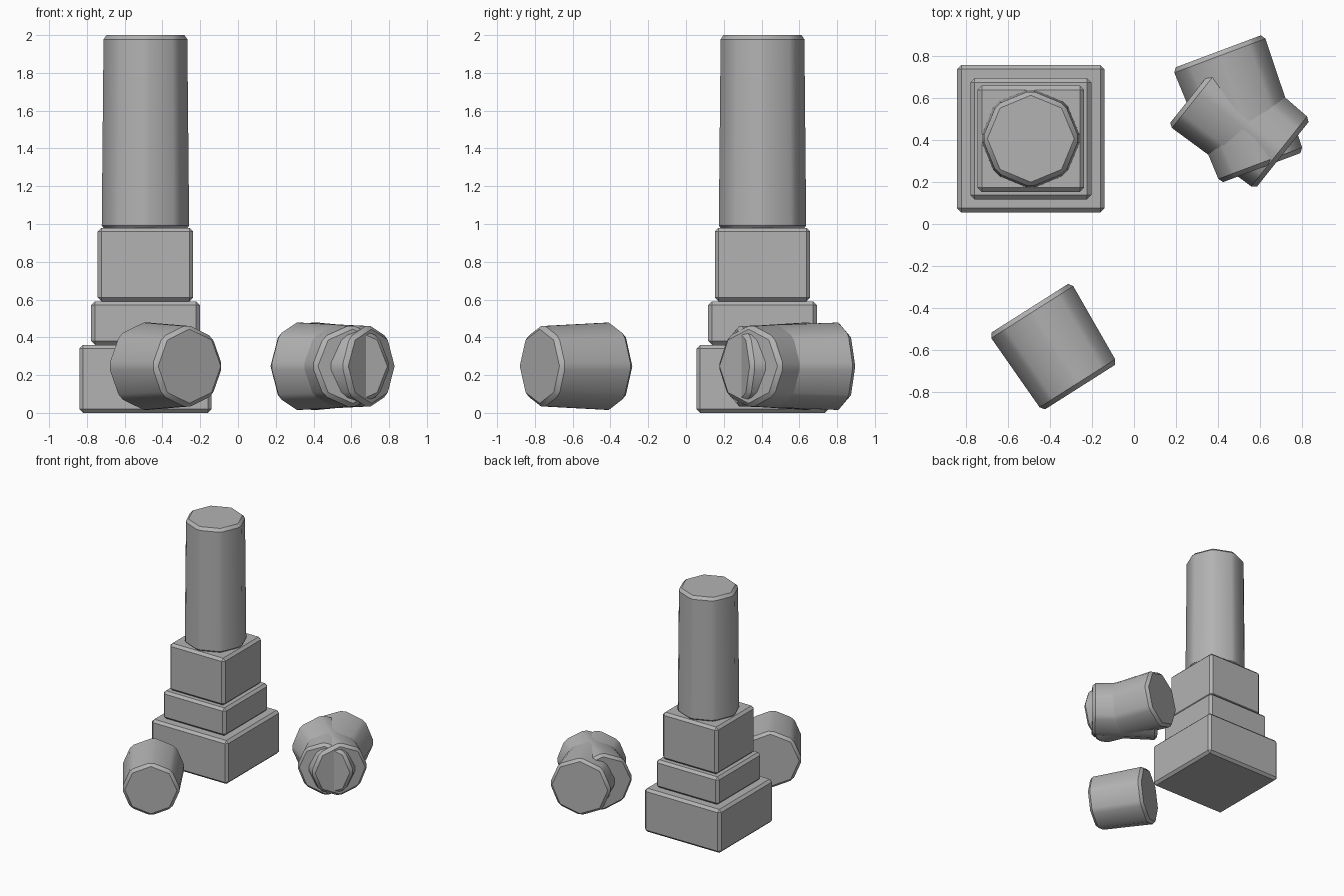
import bpy, math
from mathutils import Vector

if "Cube" in bpy.data.objects:
    bpy.data.objects.remove(bpy.data.objects["Cube"])

stone = bpy.data.materials.new("grey stone")
stone.diffuse_color = (0.45, 0.45, 0.45, 1)
stone.use_nodes = True
stone.node_tree.nodes["Principled BSDF"].inputs["Base Color"].default_value = stone.diffuse_color


def finish(name, width):
    """Name the active object, chamfer its edges and smooth the shallow ones."""
    ob = bpy.context.object
    ob.name = name
    ob.data.materials.append(stone)
    bpy.ops.object.transform_apply(location=False, rotation=True, scale=True)
    bev = ob.modifiers.new("chamfer", 'BEVEL')
    bev.width = width
    bev.segments = 1
    bev.limit_method = 'ANGLE'
    bev.angle_limit = math.radians(30)
    bpy.ops.object.modifier_apply(modifier=bev.name)
    bpy.ops.object.shade_smooth_by_angle(angle=math.radians(30))


def block(name, size, z0, z1):
    bpy.ops.mesh.primitive_cube_add(size=1, location=(CX, CY, (z0 + z1) / 2))
    bpy.context.object.scale = (size, size, z1 - z0)
    finish(name, 0.02)


def drum(name, start, end, r_start, r_end):
    """Tapered octagonal drum from start to end, with a corner pointing up."""
    a, b = Vector(start), Vector(end)
    d = b - a
    bpy.ops.mesh.primitive_cone_add(vertices=8, radius1=r_start, radius2=r_end,
                                    depth=d.length, location=(a + b) / 2)
    bpy.context.object.rotation_euler = d.to_track_quat('Z', 'Y').to_euler()
    finish(name, 0.022)


# Stepped pedestal
CX, CY = -0.49, 0.405
block("pedestal_base", 0.70, 0.0, 0.36)
block("pedestal_middle", 0.575, 0.36, 0.59)
block("pedestal_top", 0.505, 0.59, 0.98)

# Standing column
drum("column", (CX, CY, 0.97), (CX, CY, 2.0), 0.24, 0.23)

# Fallen drums: one alone, two crossing each other
Z = 0.247
drum("fallen_drum_single", (-0.495, -0.40, Z), (-0.257, -0.775, Z), 0.24, 0.22)
drum("fallen_drum_long", (0.40, 0.82, Z), (0.607, 0.268, Z), 0.24, 0.22)
drum("fallen_drum_crossing", (0.307, 0.65, Z), (0.7065, 0.331, Z), 0.24, 0.22)
